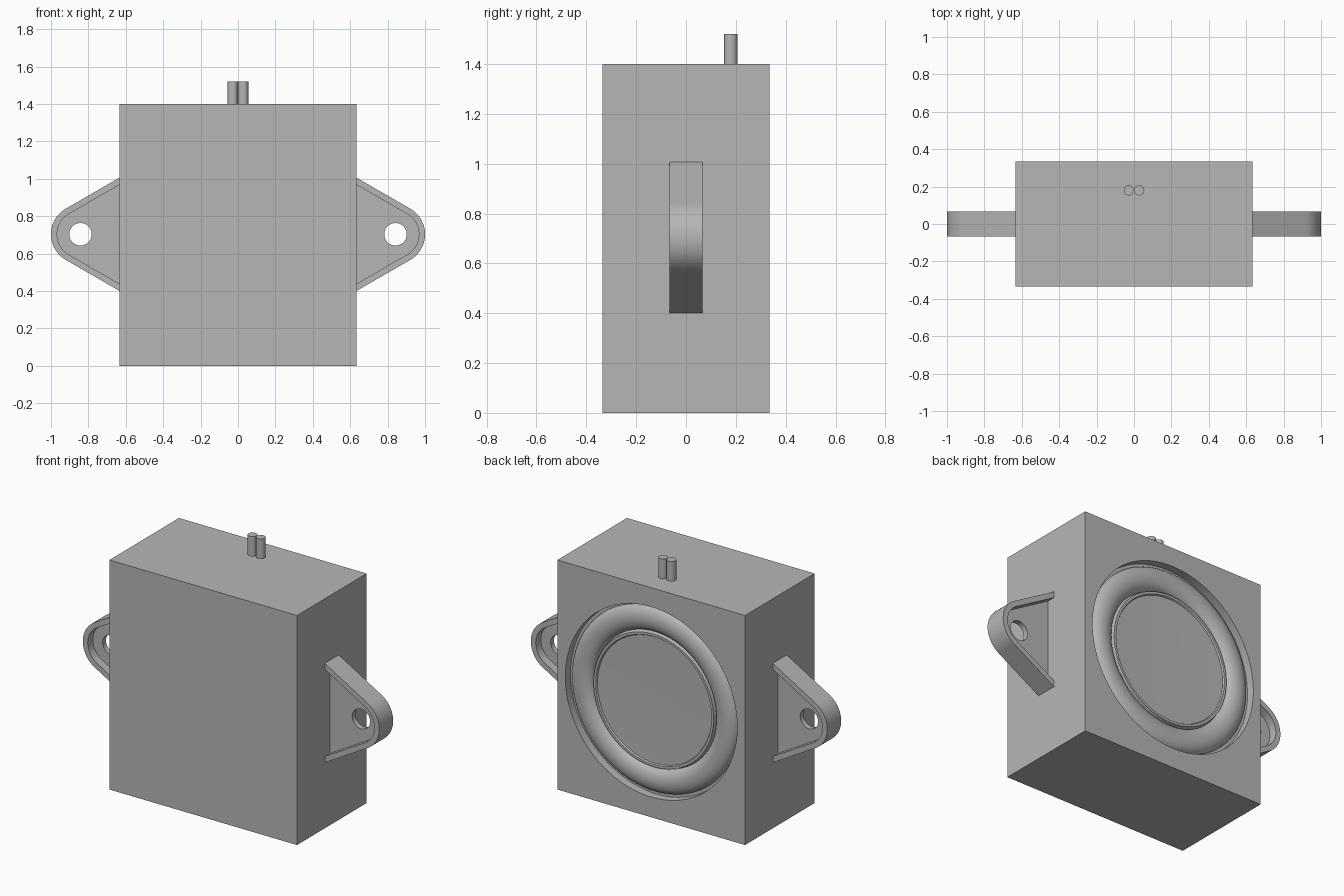
import bpy, bmesh
from math import cos, sin, pi, radians
from mathutils import Matrix, Vector

cube = bpy.data.objects.get("Cube")
if cube:
    bpy.data.objects.remove(cube, do_unlink=True)

GREY = (0.47, 0.47, 0.47, 1)
mat = bpy.data.materials.new("plain grey")
mat.use_nodes = True
mat.diffuse_color = GREY
mat.node_tree.nodes["Principled BSDF"].inputs["Base Color"].default_value = GREY

W, D, H = 0.633, 0.335, 1.40      # body half width, half depth, height
MID = 0.703                       # height of driver and bracket holes
HOLE_X = 0.842


def finish(name, bm, smooth=True):
    bmesh.ops.remove_doubles(bm, verts=bm.verts, dist=1e-5)
    bmesh.ops.recalc_face_normals(bm, faces=bm.faces)
    me = bpy.data.meshes.new(name)
    bm.to_mesh(me)
    bm.free()
    me.materials.append(mat)
    ob = bpy.data.objects.new(name, me)
    bpy.context.collection.objects.link(ob)
    if smooth:
        bpy.ops.object.select_all(action='DESELECT')
        ob.select_set(True)
        bpy.context.view_layer.objects.active = ob
        bpy.ops.object.shade_smooth_by_angle(angle=radians(30))
    return ob


def cylinder(name, radius, depth, matrix):
    bm = bmesh.new()
    bmesh.ops.create_cone(bm, cap_ends=True, segments=32 if radius < 0.1 else 96,
                          radius1=radius, radius2=radius, depth=depth, matrix=matrix)
    return finish(name, bm)


def lug_loop(radius, cut):
    """Rounded nose with 30 degree flanks, cut off at x = cut."""
    pts = []
    for i in range(120):
        a = -pi + 2 * pi * i / 120
        r = radius
        if abs(a) > pi / 3:
            flank = cos(abs(a) - pi / 3)
            r = min(radius / flank if flank > 0.01 else 9,
                    (HOLE_X - cut) / -cos(a) if cos(a) < -0.01 else 9)
        pts.append((HOLE_X + r * cos(a), MID + r * sin(a)))
    return pts


def circle_loop(radius):
    angles = [-pi + 2 * pi * i / 120 for i in range(120)]
    return [(HOLE_X + radius * cos(a), MID + radius * sin(a)) for a in angles]


def ring_plate(name, outer, inner, half, side):
    bm = bmesh.new()
    rings = [[bm.verts.new((side * x, y, z)) for x, z in loop]
             for loop, y in ((outer, -half), (outer, half), (inner, half), (inner, -half))]
    n = len(outer)
    for k in range(4):
        a, b = rings[k], rings[(k + 1) % 4]
        for i in range(n):
            j = (i + 1) % n
            bm.faces.new((a[i], a[j], b[j], b[i]))
    return finish(name, bm)


# Cabinet with a shallow round recess in the back
bm = bmesh.new()
bmesh.ops.create_cube(bm, size=1, matrix=Matrix.Translation((0, 0, H / 2))
                      @ Matrix.Diagonal((2 * W, 2 * D, H, 1)))
cabinet = finish("cabinet", bm, smooth=False)
turn = Matrix.Rotation(pi / 2, 4, 'X')
cutter = cylinder("recess_cutter", 0.58, 0.12, Matrix.Translation((0, D, MID)) @ turn)
cutter.hide_render = True
mod = cabinet.modifiers.new("recess", 'BOOLEAN')
mod.operation = 'DIFFERENCE'
mod.solver = 'EXACT'
mod.object = cutter
bpy.ops.object.select_all(action='DESELECT')
bpy.context.view_layer.objects.active = cabinet
cabinet.select_set(True)
bpy.ops.object.modifier_apply(modifier=mod.name)
bpy.data.objects.remove(cutter, do_unlink=True)
bpy.ops.object.shade_smooth_by_angle(angle=radians(30))

# Driver: shallow cone, raised lip, rolled surround and flange
profile = [(0, 0.295), (0.385, 0.303), (0.39, 0.312), (0.405, 0.312), (0.41, 0.29)]
profile += [(0.487 - 0.074 * cos(pi * i / 16), 0.285 + 0.047 * sin(pi * i / 16))
            for i in range(17)]
profile += [(0.58, 0.285)]
bm = bmesh.new()
verts = [bm.verts.new((r, y, MID)) for r, y in profile]
edges = [bm.edges.new(p) for p in zip(verts, verts[1:])]
bmesh.ops.spin(bm, geom=verts + edges, cent=(0, 0, MID), axis=(0, 1, 0),
               angle=2 * pi, steps=96)
driver = finish("speaker_driver", bm)
# Open surface: make it face backwards
if sum((p.normal.y * p.area for p in driver.data.polygons)) < 0:
    driver.data.flip_normals()

# Mounting brackets and terminal pins, one of each per side
for side, label in ((1, "left"), (-1, "right")):
    ring_plate(label + "_bracket_rim", lug_loop(0.158, 0.5), lug_loop(0.125, 0.55),
               0.067, side)
    ring_plate(label + "_bracket_web", lug_loop(0.14, 0.52), circle_loop(0.06),
               0.016, side)
    cylinder(label + "_terminal_pin", 0.027, 0.14,
             Matrix.Translation((side * 0.028, 0.18, 1.45)))
